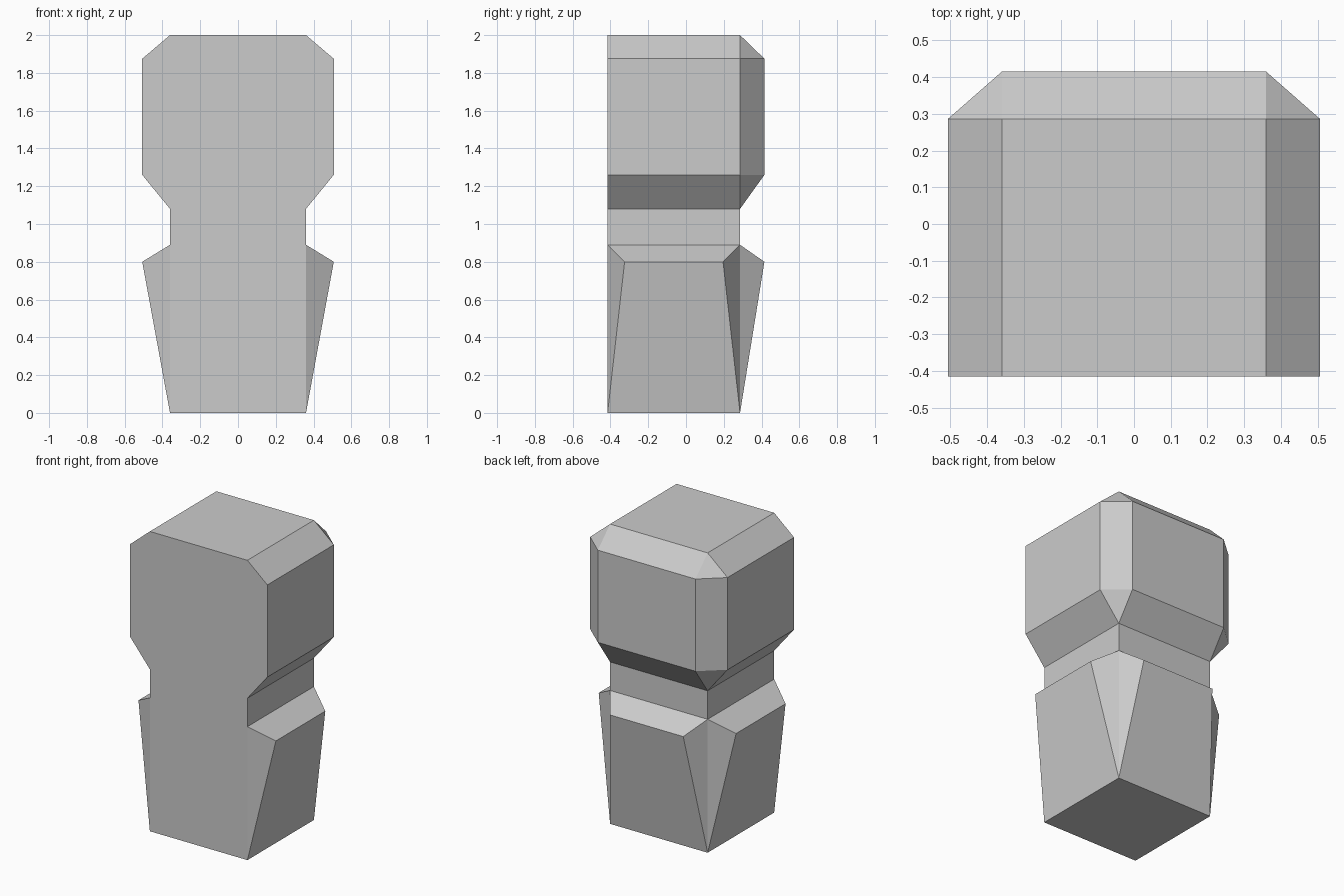
import bpy, bmesh

if "Cube" in bpy.data.objects:
    bpy.data.objects.remove(bpy.data.objects["Cube"])

# Key half-widths and depths
XI, XO = 0.36, 0.507               # core and bulged half width
YF, YI, YO = -0.415, 0.286, 0.415  # flat front, core back, bulged back
INSET = 0.09                       # narrowing of the lower flared panels
Z_FLARE, Z_WAIST, Z_NECK = 0.80, 0.89, 1.08
Z_CHIN, Z_BROW, Z_TOP = 1.26, 1.875, 2.0

bm = bmesh.new()


def face(*points):
    bm.faces.new([bm.verts.new(p) for p in points])


def flared_panel(a, b, oa, ob):
    """Tapered panel on the core between plan corners a and b, out to oa-ob."""
    a0, b0 = (*a, 0), (*b, 0)
    a1, b1 = (*a, Z_WAIST), (*b, Z_WAIST)
    fa, fb = (*oa, Z_FLARE), (*ob, Z_FLARE)
    face(a0, b0, fb, fa)
    face(fa, fb, b1, a1)
    face(a0, fa, a1)
    face(b0, b1, fb)


def strip(a, b, oa, ob):
    """Neck band and bevelled upper block wall above plan edge a-b."""
    rows = [(a, b, Z_WAIST), (a, b, Z_NECK), (oa, ob, Z_CHIN),
            (oa, ob, Z_BROW), (a, b, Z_TOP)]
    for (p, q, z), (r, s, w) in zip(rows, rows[1:]):
        face((*p, z), (*q, z), (*s, w), (*r, w))


# Both sides, with the chamfered back corners of the upper block
for s in (-1, 1):
    front, back = (s * XI, YF), (s * XI, YI)
    flared_panel(front, back, (s * XO, YF + INSET), (s * XO, YI - INSET))
    strip(front, back, (s * XO, YF), (s * XO, YI))
    side, rear = (s * XO, YI), (s * XI, YO)
    face((*side, Z_CHIN), (*rear, Z_CHIN), (*rear, Z_BROW), (*side, Z_BROW))
    face((*back, Z_NECK), (*rear, Z_CHIN), (*side, Z_CHIN))
    face((*back, Z_TOP), (*side, Z_BROW), (*rear, Z_BROW))

# Back
flared_panel((XI, YI), (-XI, YI), (XI - INSET, YO), (INSET - XI, YO))
strip((XI, YI), (-XI, YI), (XI, YO), (-XI, YO))

# Flat front, bottom and top
profile = [(XI, 0), (XI, Z_WAIST), (XI, Z_NECK), (XO, Z_CHIN),
           (XO, Z_BROW), (XI, Z_TOP)]
face(*[(x, YF, z) for x, z in profile],
     *[(-x, YF, z) for x, z in reversed(profile)])
for z in (0, Z_TOP):
    face((-XI, YF, z), (XI, YF, z), (XI, YI, z), (-XI, YI, z))

bmesh.ops.remove_doubles(bm, verts=bm.verts[:], dist=1e-4)
bmesh.ops.recalc_face_normals(bm, faces=bm.faces[:])
mesh = bpy.data.meshes.new("limb_block")
bm.to_mesh(mesh)
bm.free()
bpy.context.collection.objects.link(bpy.data.objects.new("limb_block", mesh))
